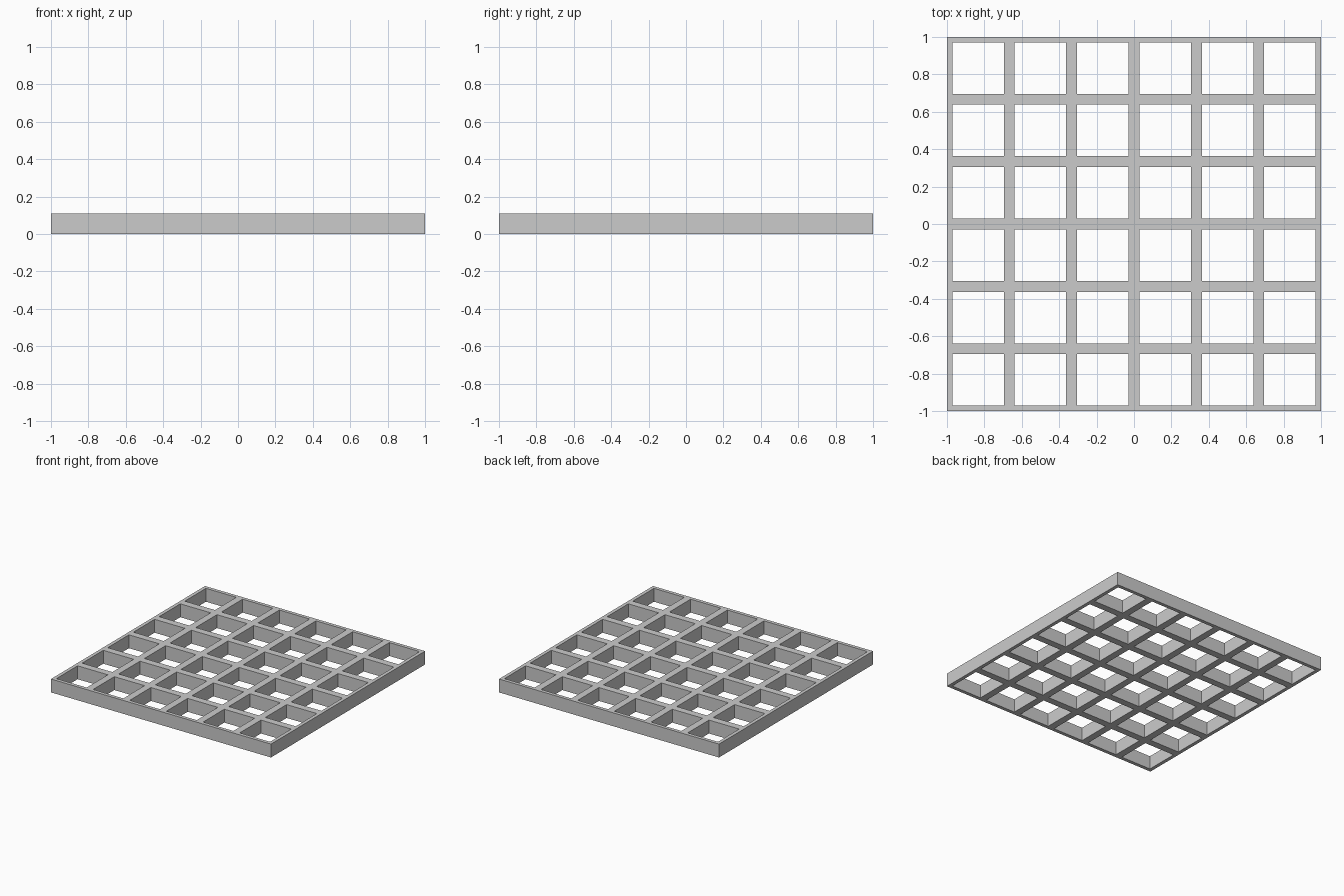
import bpy, bmesh

if "Cube" in bpy.data.objects:
    bpy.data.objects.remove(bpy.data.objects["Cube"])

CELLS = 6          # openings per side
HEIGHT = 0.11
HALF_WALL = 0.029  # rim width; inner bars are twice this
PITCH = 2 / CELLS

# Grid lines: outer edges plus both sides of every opening
lines = [-1.0]
for i in range(CELLS):
    start = -1 + i * PITCH
    lines += [start + HALF_WALL, start + PITCH - HALF_WALL]
lines.append(1.0)

bm = bmesh.new()
n = len(lines)
verts = [[bm.verts.new((x, y, 0)) for y in lines] for x in lines]

# Flat lattice: skip the squares that are openings
for i in range(n - 1):
    for j in range(n - 1):
        if i % 2 == 1 and j % 2 == 1:
            continue
        bm.faces.new((verts[i][j], verts[i + 1][j],
                      verts[i + 1][j + 1], verts[i][j + 1]))

# Raise the lattice to full height, keeping the underside
result = bmesh.ops.extrude_face_region(bm, geom=bm.faces[:], use_keep_orig=True)
top = [g for g in result["geom"] if isinstance(g, bmesh.types.BMVert)]
bmesh.ops.translate(bm, verts=top, vec=(0, 0, HEIGHT))
bmesh.ops.recalc_face_normals(bm, faces=bm.faces[:])

mesh = bpy.data.meshes.new("grid_panel")
bm.to_mesh(mesh)
bm.free()
panel = bpy.data.objects.new("grid_panel", mesh)
bpy.context.collection.objects.link(panel)
